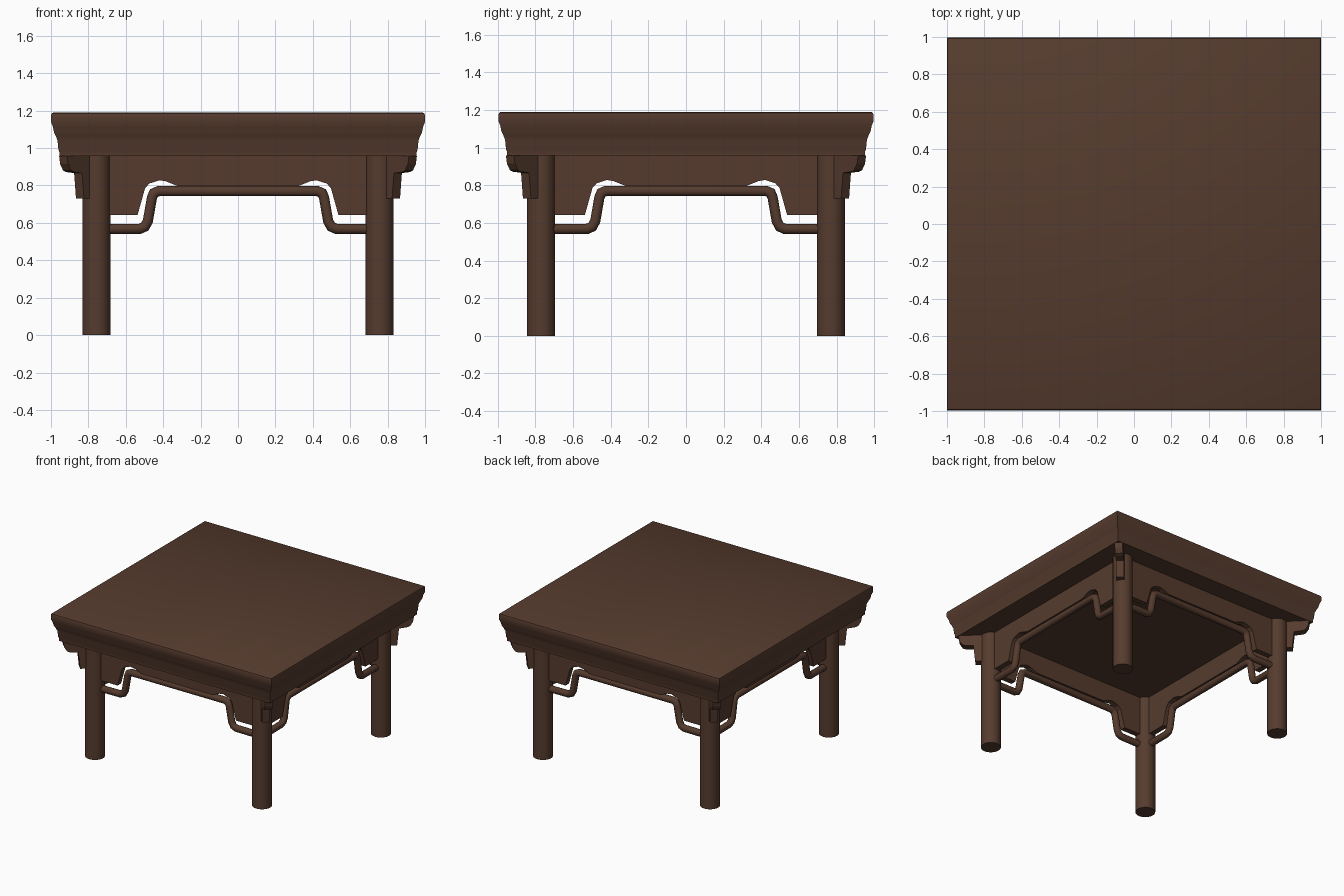
import bpy, bmesh, math
from mathutils import Matrix, Vector

if "Cube" in bpy.data.objects:
    bpy.data.objects.remove(bpy.data.objects["Cube"])

wood = bpy.data.materials.new("dark_walnut")
wood.diffuse_color = (0.092, 0.044, 0.027, 1)
wood.use_nodes = True
wood.node_tree.nodes["Principled BSDF"].inputs["Base Color"].default_value = wood.diffuse_color

LX, LY = 0.757, 0.77      # leg centres
UNDER = 0.957             # underside of the table top


def finish(name, bm, smooth=True):
    bmesh.ops.recalc_face_normals(bm, faces=bm.faces)
    mesh = bpy.data.meshes.new(name)
    bm.to_mesh(mesh)
    bm.free()
    mesh.materials.append(wood)
    ob = bpy.data.objects.new(name, mesh)
    bpy.context.collection.objects.link(ob)
    if smooth:
        bpy.ops.object.select_all(action='DESELECT')
        ob.select_set(True)
        bpy.context.view_layer.objects.active = ob
        bpy.ops.object.shade_smooth_by_angle(angle=math.radians(35))
    return ob


def plate(name, outline, thick, matrix):
    """Extrude an (across, up) outline into a board centred on its plane."""
    bm = bmesh.new()
    face = bm.faces.new([bm.verts.new((u, -thick / 2, v)) for u, v in outline])
    ext = bmesh.ops.extrude_face_region(bm, geom=[face])
    verts = [g for g in ext["geom"] if isinstance(g, bmesh.types.BMVert)]
    bmesh.ops.translate(bm, verts=verts, vec=(0, thick, 0))
    bm.transform(matrix)
    return finish(name, bm, smooth=False)


def tube(name, path, radius, matrix, sides=12):
    """Sweep a round section along an (across, up) path with mitred bends."""
    bm = bmesh.new()
    pts = [Vector((u, 0, v)) for u, v in path]
    rings = []
    for i, p in enumerate(pts):
        a = (p - pts[i - 1]).normalized() if i else None
        b = (pts[i + 1] - p).normalized() if i < len(pts) - 1 else None
        a, b = a or b, b or a
        t = (a + b).normalized()
        n = Vector((-t.z, 0, t.x)) / t.dot(a)
        rings.append([bm.verts.new(p + radius * (math.cos(w) * n + math.sin(w) * Vector((0, 1, 0))))
                      for w in (2 * math.pi * k / sides for k in range(sides))])
    for r, s in zip(rings, rings[1:]):
        for k in range(sides):
            j = (k + 1) % sides
            bm.faces.new((r[k], r[j], s[j], s[k]))
    bm.faces.new(rings[0])
    bm.faces.new(rings[-1])
    bm.transform(matrix)
    return finish(name, bm)


def mirrored(half):
    return half + [(-u, v) for u, v in reversed(half)]


# Table top: square rings following the moulded edge
edge = [(0.955, UNDER), (0.955, 0.978), (0.96, 0.99), (0.965, 1.04), (0.974, 1.065),
        (0.984, 1.085), (0.99, 1.115), (1.0, 1.14), (1.0, 1.175), (0.997, 1.184), (0.988, 1.19)]
bm = bmesh.new()
rings = [[bm.verts.new((sx * h, sy * (h - 0.004), z))
          for sx, sy in ((-1, -1), (1, -1), (1, 1), (-1, 1))] for h, z in edge]
for r, s in zip(rings, rings[1:]):
    for k in range(4):
        j = (k + 1) % 4
        bm.faces.new((r[k], r[j], s[j], s[k]))
bm.faces.new(rings[0])
bm.faces.new(rings[-1])
finish("table_top", bm)

# Four round legs, each with a stepped bracket pointing to the table corner
bracket = [(0.76, UNDER), (0.935, UNDER), (0.93, 0.915), (0.914, 0.88), (0.9, 0.872),
           (0.855, 0.866), (0.85, 0.80), (0.845, 0.73), (0.76, 0.73)]
for sx in (-1, 1):
    for sy in (-1, 1):
        tag = ("left" if sx < 0 else "right") + ("_front" if sy < 0 else "_back")
        bm = bmesh.new()
        bmesh.ops.create_cone(bm, cap_ends=True, segments=24, radius1=0.075, radius2=0.075,
                              depth=UNDER, matrix=Matrix.Translation((sx * LX, sy * LY, UNDER / 2)))
        finish("leg_" + tag, bm)
        turn = Matrix.Rotation(math.atan2(sy, sx), 4, 'Z')
        plate("corner_bracket_" + tag, [(d * math.sqrt(2), z) for d, z in bracket], 0.06, turn)

# Aprons and bent stretchers on the four sides
for side, turn in (("front", 0), ("right", 1), ("back", 2), ("left", 3)):
    span, dist = (LX, LY) if turn % 2 == 0 else (LY, LX)
    m = Matrix.Rotation(turn * math.pi / 2, 4, 'Z') @ Matrix.Translation((0, -dist, 0))
    apron = [(-span, UNDER), (-span, 0.642), (-0.537, 0.642), (-0.497, 0.785), (-0.475, 0.81),
             (-0.42, 0.828), (-0.385, 0.822), (-0.32, 0.796)]
    plate("apron_" + side, mirrored(apron), 0.045, m)
    rail = [(-span, 0.566), (-0.525, 0.568), (-0.498, 0.58), (-0.482, 0.61), (-0.46, 0.735),
            (-0.45, 0.759), (-0.425, 0.77)]
    tube("stretcher_" + side, mirrored(rail), 0.027, m)
